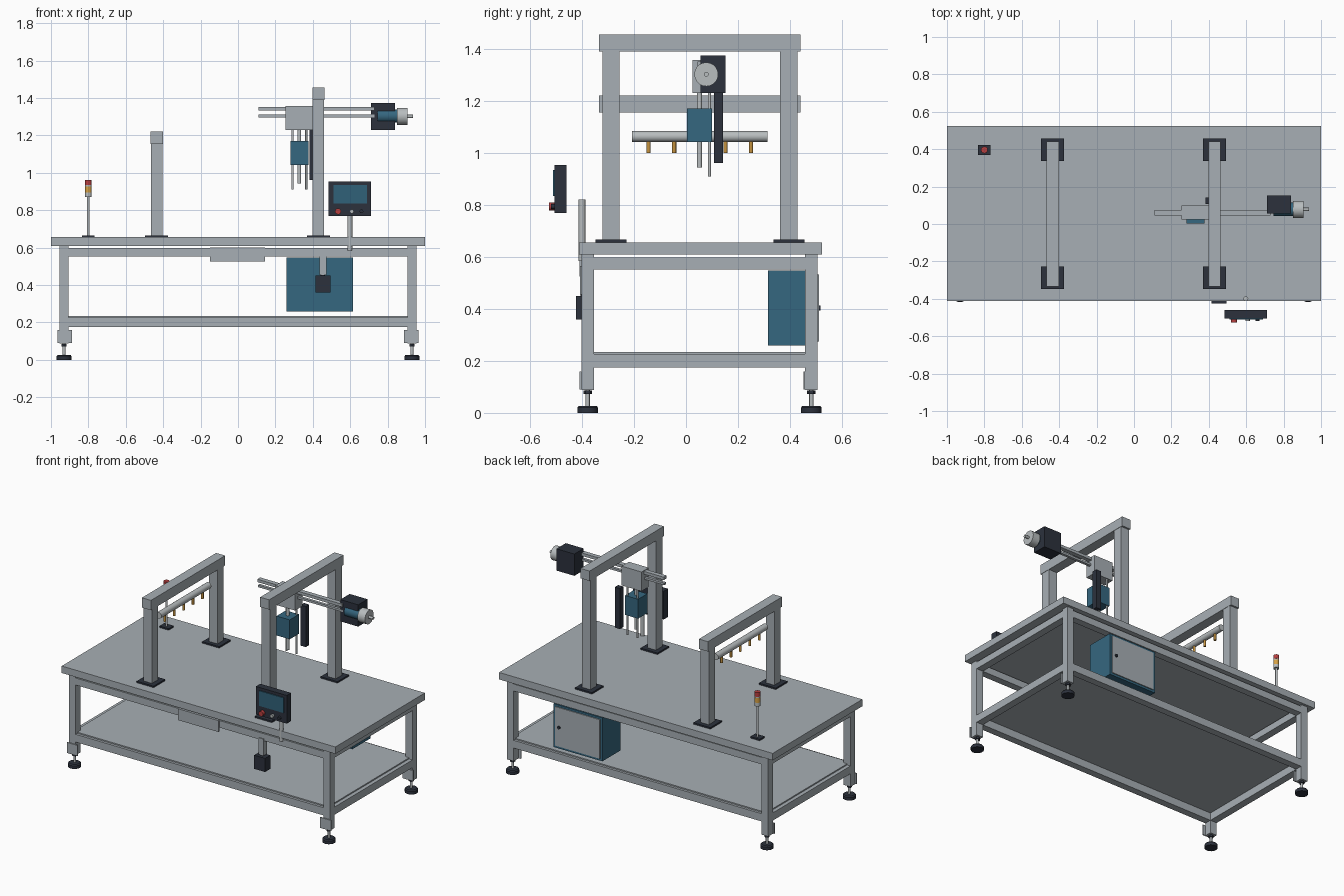
import bpy, math
from mathutils import Vector

if "Cube" in bpy.data.objects:
    bpy.data.objects.remove(bpy.data.objects["Cube"])


def material(name, r, g, b):
    m = bpy.data.materials.new(name)
    m.diffuse_color = (r, g, b, 1)
    m.use_nodes = True
    m.node_tree.nodes["Principled BSDF"].inputs["Base Color"].default_value = m.diffuse_color
    return m


STEEL = material("steel_grey", 0.39, 0.43, 0.46)
BRIGHT = material("bright_metal", 0.48, 0.51, 0.52)
DARK = material("dark_plastic", 0.025, 0.031, 0.046)
BLUE = material("machine_blue", 0.036, 0.135, 0.215)
SCREEN = material("screen_blue", 0.03, 0.12, 0.19)
RED = material("signal_red", 0.48, 0.05, 0.05)
AMBER = material("signal_amber", 0.68, 0.36, 0.06)
BRASS = material("brass", 0.56, 0.29, 0.05)


def box(name, x, y, z, mat, bevel=0):
    """Box from (min, max) ranges on each axis."""
    bpy.ops.mesh.primitive_cube_add(size=1)
    ob = bpy.context.object
    ob.name = name
    lo, hi = Vector((x[0], y[0], z[0])), Vector((x[1], y[1], z[1]))
    for v in ob.data.vertices:
        v.co = [(lo[i] + hi[i]) / 2 + v.co[i] * (hi[i] - lo[i]) for i in range(3)]
    ob.data.materials.append(mat)
    if bevel:
        mod = ob.modifiers.new("edge", 'BEVEL')
        mod.width = bevel
    return ob


def rod(name, start, end, radius, mat, sides=24, tip=None):
    """Cylinder (or cone frustum) between two points."""
    a, b = Vector(start), Vector(end)
    bpy.ops.mesh.primitive_cone_add(
        vertices=sides, radius1=radius, radius2=radius if tip is None else tip,
        depth=(b - a).length, location=(a + b) / 2,
        rotation=(b - a).to_track_quat('Z', 'Y').to_euler())
    ob = bpy.context.object
    ob.name = name
    ob.data.materials.append(mat)
    bpy.ops.object.shade_smooth_by_angle(angle=math.radians(35))
    return ob


# Table top, under-plate and shelf
TOP = 0.656
box("table_top", (-1, 1), (-0.412, 0.523), (0.61, TOP), STEEL)
box("shelf", (-0.93, 0.93), (-0.385, 0.49), (0.226, 0.234), STEEL)

# Legs with bracket plates and levelling feet
for sx, side in ((-1, "left"), (1, "right")):
    for y0, end in ((-0.402, "front"), (0.458, "back")):
        tag = f"{end}_{side}"
        x, y = sx * 0.93, y0 + 0.024
        box("leg_" + tag, (x - 0.025, x + 0.025), (y0, y0 + 0.048), (0.088, 0.61), STEEL)
        xb = sx * 0.926
        box("foot_bracket_" + tag, (xb - 0.039, xb + 0.039), (y0 - 0.007, y0), (0.09, 0.16), STEEL)
        rod("foot_spindle_" + tag, (x, y, 0.02), (x, y, 0.09), 0.008, BRIGHT, 16)
        rod("foot_nut_" + tag, (x, y, 0.072), (x, y, 0.086), 0.016, DARK, 6)
        rod("foot_pad_" + tag, (x, y, 0), (x, y, 0.02), 0.04, DARK)
        rod("foot_pad_cap_" + tag, (x, y, 0.02), (x, y, 0.027), 0.04, DARK, tip=0.034)

# Upper and lower frame rails
for z, level in (((0.175, 0.226), "lower"), ((0.552, 0.598), "upper")):
    for y0, end in ((-0.402, "front"), (0.458, "back")):
        box(f"{level}_rail_{end}", (-0.905, 0.905), (y0, y0 + 0.048), z, STEEL)
    for sx, side in ((-1, "left"), (1, "right")):
        x = sx * 0.93
        box(f"{level}_rail_{side}", (x - 0.025, x + 0.025), (-0.354, 0.458), z, STEEL)
box("front_plate", (-0.15, 0.145), (-0.41, -0.402), (0.525, 0.6), STEEL)

# Two gantry frames
for x, height, tag in ((-0.435, 1.22, "low"), (0.43, 1.455, "tall")):
    box("gantry_beam_" + tag, (x - 0.033, x + 0.033), (-0.335, 0.44), (height - 0.065, height), STEEL)
    for y, end in ((-0.288, "front"), (0.396, "back")):
        box(f"gantry_post_{tag}_{end}", (x - 0.031, x + 0.031), (y - 0.034, y + 0.032), (TOP, height - 0.065), STEEL)
        box(f"gantry_base_{tag}_{end}", (x - 0.062, x + 0.062), (y - 0.06, y + 0.06), (TOP, TOP + 0.01), DARK)

# Manifold pipe with a row of nozzles
rod("manifold_pipe", (-0.435, -0.207, 1.063), (-0.435, 0.313, 1.063), 0.021, BRIGHT)
for i in range(5):
    y = -0.144 + i * 0.0985
    rod("nozzle", (-0.435, y, 1.0), (-0.435, y, 1.05), 0.008, BRASS, 16)

# Horizontal slide with carriage
box("slide_rail_upper", (0.11, 0.73), (0.045, 0.075), (1.333, 1.352), STEEL)
box("slide_rail_lower", (0.11, 0.73), (0.052, 0.07), (1.297, 1.311), STEEL)
box("carriage", (0.255, 0.4), (0.025, 0.1), (1.23, 1.357), STEEL)

# Vertical head, guide rods and cable bar
box("head_block", (0.28, 0.376), (0.003, 0.1), (1.042, 1.17), BLUE)
for x in (0.291, 0.365):
    rod("guide_rod", (x, 0.09, 0.91), (x, 0.09, 1.24), 0.006, BRIGHT, 16)
rod("head_spindle", (0.328, 0.052, 0.943), (0.328, 0.052, 1.24), 0.01, BRIGHT, 16)
box("cable_bar", (0.383, 0.42), (0.108, 0.143), (0.962, 1.23), DARK)

# Drive motor
box("motor_housing", (0.71, 0.84), (0.055, 0.152), (1.23, 1.374), DARK)
rod("motor_body", (0.745, 0.078, 1.304), (0.85, 0.078, 1.304), 0.036, BLUE)
rod("motor_cap", (0.85, 0.078, 1.302), (0.905, 0.078, 1.302), 0.046, BRIGHT, 20)
rod("motor_shaft", (0.905, 0.078, 1.302), (0.936, 0.078, 1.302), 0.009, BRIGHT, 16)

# Control panel on its pole
rod("panel_pole", (0.598, -0.4, 0.585), (0.598, -0.4, 0.82), 0.013, BRIGHT)
box("panel_case", (0.485, 0.71), (-0.505, -0.46), (0.768, 0.954), DARK)
box("panel_screen", (0.51, 0.69), (-0.511, -0.505), (0.835, 0.935), SCREEN)
for x, r, out, mat, tag in ((0.535, 0.016, 0.527, RED, "stop"), (0.608, 0.011, 0.519, BRIGHT, "start"),
                            (0.66, 0.01, 0.519, DARK, "reset")):
    rod(tag + "_button", (x, -0.504, 0.794), (x, -out, 0.794), r, mat)

# Signal tower
box("tower_base", (-0.834, -0.766), (0.37, 0.422), (TOP, TOP + 0.01), DARK)
for z0, z1, r, mat, tag in ((TOP, 0.872, 0.007, BRIGHT, "pole"), (0.872, 0.896, 0.018, BRIGHT, "collar"),
                            (0.896, 0.927, 0.018, AMBER, "amber_lamp"), (0.927, 0.935, 0.017, BRIGHT, "ring"),
                            (0.935, 0.963, 0.018, RED, "red_lamp")):
    rod("tower_" + tag, (-0.8, 0.396, z0), (-0.8, 0.396, z1), r, mat)

# Electrical cabinet with rear door
box("cabinet", (0.258, 0.615), (0.315, 0.505), (0.26, 0.547), BLUE)
box("cabinet_door", (0.273, 0.6), (0.505, 0.511), (0.275, 0.533), STEEL)
rod("door_knob", (0.57, 0.51, 0.403), (0.57, 0.518, 0.403), 0.01, DARK, 16)

# Hanging pedal box under the front rail
box("hanger_bar", (0.435, 0.473), (-0.408, -0.372), (0.455, 0.565), STEEL)
box("hanger_box", (0.415, 0.495), (-0.424, -0.37), (0.36, 0.45), DARK)
rod("hanger_joint", (0.454, -0.393, 0.445), (0.454, -0.393, 0.462), 0.012, DARK, 16)
